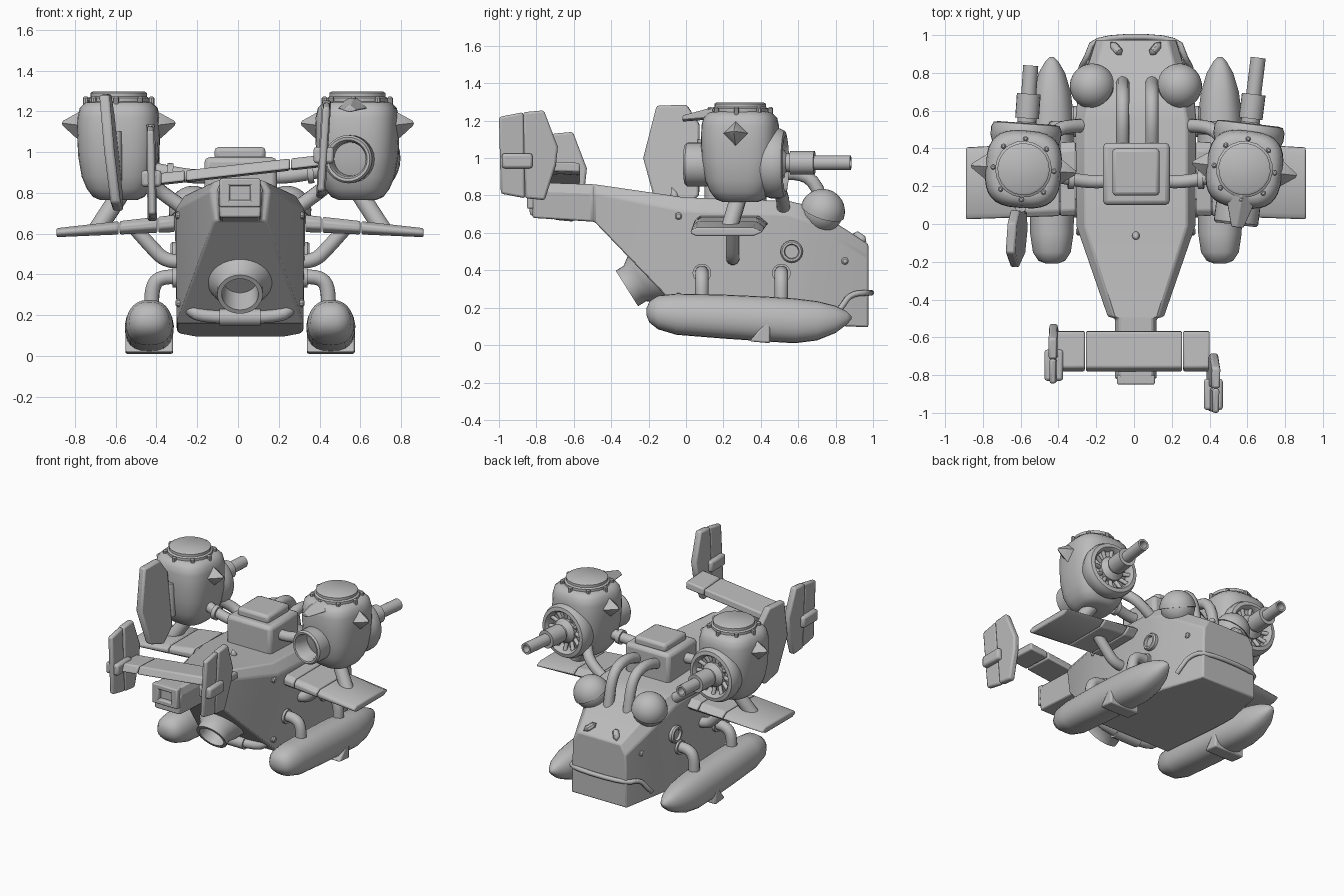
import bpy, bmesh, math
from mathutils import Vector, Matrix

if "Cube" in bpy.data.objects:
    bpy.data.objects.remove(bpy.data.objects["Cube"])

GREY = (0.5, 0.5, 0.5, 1)
grey = bpy.data.materials.new("hull grey")
grey.use_nodes = True
grey.diffuse_color = GREY
grey.node_tree.nodes["Principled BSDF"].inputs["Base Color"].default_value = GREY

place = Matrix()  # transform given to each new part


def finish(name, bm, bevel=0.0, angle=35):
    bmesh.ops.remove_doubles(bm, verts=bm.verts, dist=0.0005)
    bmesh.ops.recalc_face_normals(bm, faces=bm.faces)
    me = bpy.data.meshes.new(name)
    bm.to_mesh(me)
    bm.free()
    me.transform(place)
    me.materials.append(grey)
    me.shade_smooth()
    me.set_sharp_from_angle(angle=math.radians(angle))
    ob = bpy.data.objects.new(name, me)
    bpy.context.collection.objects.link(ob)
    if bevel:
        mod = ob.modifiers.new("soft edges", 'BEVEL')
        mod.width, mod.segments, mod.limit_method = bevel, 2, 'ANGLE'
    return ob


def skin(rings, closed=False):
    bm = bmesh.new()
    vs = [[bm.verts.new(p) for p in ring] for ring in rings]
    n = len(vs[0])
    for a, b in zip(vs, vs[1:] + (vs[:1] if closed else [])):
        for i in range(n):
            bm.faces.new((a[i], a[(i + 1) % n], b[(i + 1) % n], b[i]))
    if not closed:
        bm.faces.new(vs[0])
        bm.faces.new(vs[-1])
    return bm


def lathe(name, profile, loc, axis, segs=28, angle=35):
    """Spin (radius, distance) pairs around an axis."""
    q = Vector(axis).to_track_quat('Z', 'Y')
    rings = []
    for r, t in profile:
        r = max(r, 0.0001)
        rings.append([Vector(loc) + q @ Vector((r * math.cos(a), r * math.sin(a), t))
                      for a in (math.tau * i / segs for i in range(segs))])
    return finish(name, skin(rings), angle=angle)


def tube(name, pts, r, segs=12, steps=6):
    """Round pipe through a smoothed path."""
    p = [Vector(v) for v in pts]
    for _ in range(2 if len(p) > 2 else 0):  # corner cutting
        q = [p[0]]
        for a, b in zip(p, p[1:]):
            q += [a.lerp(b, 0.25), a.lerp(b, 0.75)]
        p = q + [p[-1]]
    rings, side = [], None
    for i, c in enumerate(p):
        d = (p[min(i + 1, len(p) - 1)] - p[max(i - 1, 0)]).normalized()
        side = d.orthogonal().normalized() if side is None else (side - d * side.dot(d)).normalized()
        up = d.cross(side)
        rings.append([c + r * (math.cos(a) * side + math.sin(a) * up)
                      for a in (math.tau * k / segs for k in range(segs))])
    return finish(name, skin(rings), angle=50)


def box(name, lo, hi, bevel=0.015):
    pts = [(lo[0], lo[1]), (hi[0], lo[1]), (hi[0], hi[1]), (lo[0], hi[1])]
    return finish(name, skin([[(x, y, z) for x, y in pts] for z in (lo[2], hi[2])]), bevel)


def fin(name, pts, x_top, x_low, thick, bevel=0.012):
    """Upright plate from a (y, z) outline, leaning from x_low to x_top."""
    zs = [z for _, z in pts]
    lean = lambda z: x_low + (x_top - x_low) * (z - min(zs)) / (max(zs) - min(zs))
    return finish(name, skin([[(lean(z) + s * thick / 2, y, z) for y, z in pts] for s in (-1, 1)]), bevel)


# Hull: y, bottom half width, shoulder half width, top half width, bottom, shoulder, top
stations = [(-.82, .10, .11, .09, .68, .82, .87), (-.50, .10, .11, .09, .66, .81, .86),
            (-.49, .13, .15, .12, .66, .81, .86), (-.01, .31, .315, .27, .16, .72, .79),
            (.55, .31, .32, .27, .12, .70, .77), (.66, .30, .31, .25, .11, .66, .745),
            (.975, .22, .21, .17, .095, .47, .54)]
rings = []
for y, wb, ws, wt, z0, zs, z1 in stations:
    half = [(wb, z0), (ws, zs), (wt, z1)]
    rings.append([(.01 + x, y, z) for x, z in half] + [(.01 - x, y, z) for x, z in reversed(half)])
finish("hull", skin(rings), 0.015, 25)
# Square exhaust frame on the tail end
for s in (-1, 1):
    box("tail_frame_side", (.01 + s * .075 - .025, -.85, .73), (.01 + s * .075 + .025, -.8, .87), .008)
for z in (.73, .835):
    box("tail_frame_bar", (-.07, -.85, z), (.09, -.8, z + .035), .008)

# Machinery box on the back
box("machinery_box", (-.165, .10, .74), (.19, .43, .975), .025)
box("machinery_lid", (-.115, .15, .96), (.135, .40, 1.025), .02)
for x in (-.06, .095):
    tube("intake_pipe", [(x, .40, .88), (x, .56, .93), (x, .70, .88), (x, .75, .64)], .036)
lathe("lifting_eye", [(0, 0), (.02, .01), (.02, .05), (0, .09)], (.01, -.05, .76), (0, -.3, 1), 10)

# Rear thruster
aim = Vector((0, -.84, -.53))
lathe("rear_thruster", [(.12, -.14), (.165, -.08), (.18, 0), (.172, .06), (.14, .13), (.112, .17), (.112, .22),
                        (.09, .22), (.08, .08), (0, .07)], (.01, -.13, .42), aim, 32)
tube("rear_pipe", [(-.25, .03, .25), (-.24, -.05, .235), (-.18, -.07, .19), (.2, -.07, .19),
                   (.26, -.05, .235), (.27, .03, .25)], .032)
lathe("rear_pipe_sleeve", [(.042, 0), (.042, .2)], (-.09, -.07, .19), (1, 0, 0), 14)

# Nose band and vents
tube("nose_band", [(-.285, .80, .17), (-.28, .83, .20), (-.25, .88, .275), (-.21, .99, .28),
                   (.23, .99, .28), (.27, .88, .275), (.30, .83, .20), (.305, .80, .17)], .016, 8)
for s in (-1, 1):
    lathe("nose_vent", [(0, -.05), (.022, -.03), (.022, .02), (0, .05)],
          (.01 + s * .105, .93, .575), (s * .5, .6, -.4), 10)

# Tail plane, leaning up toward its left
tilt = lambda x: .91 + .045 * x / .4
for x0, x1 in ((-.41, -.26), (-.255, .255), (.26, .40)):
    out = [(-.785, -.022), (-.76, .03), (-.57, .02), (-.565, -.03)]
    finish("tail_plane", skin([[(x, y, tilt(x) + z) for y, z in out] for x in (x0, x1)]), .01)

# Tail fins with small pods: x, y offset, z offset
for x, dy, dz, top in ((.42, 0, 0, .015), (-.425, .155, -.115, -.005)):
    rear = [(-.99, .81), (-1.0, 1.22), (-.87, 1.245), (-.86, .785)]
    lead = [(-.86, .785), (-.87, 1.245), (-.76, 1.255), (-.685, 1.06), (-.695, .965), (-.755, .775)]
    for nm, o, th in (("fin_rudder", rear, .035), ("tail_fin", lead, .045)):
        fin(nm, [(y + dy, z + dz) for y, z in o], x + top, x - top, th)
    box("fin_pod", (x - .05, -.985 + dy, .945 + dz), (x + .05, -.82 + dy, 1.025 + dz), .015)

# Paired side parts
for s in (-1, 1):
    X = lambda x: .01 + s * x
    # Pontoon: y, half width, bottom, top
    rings = []
    for y, w, z0, z1 in ((-.21, .03, .155, .20), (-.195, .07, .12, .235), (-.15, .10, .085, .265),
                         (-.05, .115, .055, .275), (.2, .12, .035, .27), (.42, .12, .02, .26), (.58, .115, .01, .25),
                         (.70, .10, .025, .235), (.80, .07, .065, .21), (.86, .035, .11, .18), (.885, .01, .14, .155)):
        ring = []
        for k in range(24):
            c, n = math.cos(math.tau * k / 24), math.sin(math.tau * k / 24)
            ring.append((X(.445 + w * (1 - .15 * max(n, 0)) * math.copysign(abs(c) ** .75, c)), y,
                         (z0 + z1) / 2 + (z1 - z0) / 2 * math.copysign(abs(n) ** .85, n)))
        rings.append(ring)
    finish("pontoon", skin(rings), 0, 60)
    fin("pontoon_step", [(.34, .02), (.43, .13), (.45, .12), (.45, .01)], X(.445), X(.445), .235, .01)
    for y in (.085, .51):
        tube("pontoon_strut", [(X(.28), y, .385), (X(.38), y, .39), (X(.43), y, .35), (X(.435), y, .22)], .037)
        lathe("strut_collar", [(.05, 0), (.05, .02)], (X(.31), y, .385), (s, 0, 0), 16)

    # Wing in three panels
    for x0, x1 in ((.32, .40), (.405, .59), (.595, .90)):
        sect = []
        for x in (x0, x1):
            t = (x - .32) / .58
            zc, h = .65 - .045 * t, .042 - .02 * t
            y0, y1 = .045 - .02 * t, .44 - .03 * t
            sect.append([(X(x), y, zc + z) for y, z in
                         ((y0, -.4 * h), (y0 + .03, -h), (y1 - .05, -h), (y1, 0), (y1 - .05, h), (y0 + .03, h), (y0, .4 * h))])
        finish("wing", skin(sect), .008)
    tube("wing_brace", [(X(.28), .25, .46), (X(.37), .25, .47), (X(.43), .25, .53), (X(.51), .25, .62)], .036)
    tube("engine_strut", [(X(.70), .23, .62), (X(.57), .29, .82)], .045)
    # Arms between hull and engine
    tube("engine_arm_rear", [(X(.12), .23, .88), (X(.25), .22, .88), (X(.45), .26, .92)], .036)
    lathe("arm_flange", [(.05, 0), (.05, .03)], (X(.33), .235, .895), (s, 0, .1), 16)
    tube("engine_arm_front", [(X(.24), .52, .70), (X(.34), .52, .77), (X(.42), .50, .83), (X(.50), .40, .90)], .036)

    # Domed lamp on the shoulder
    up = Vector((s * .35, .3, .9)).normalized()
    arc = [(math.sin(a), -math.cos(a)) for a in (math.pi * i / 16 for i in range(17))]
    lathe("lamp_ball", [(.112 * r, .112 * t) for r, t in arc], (X(.23), .73, .715), up)
    lathe("lamp_hood", [(.12 * r, .12 * t) for r, t in arc[8:]], (X(.23), .73, .715), up)

    # Porthole and rivets
    lathe("porthole", [(.06, -.02), (.06, .015), (.052, .025), (.04, .025), (.036, .008), (0, .008)],
          (X(.316), .565, .50), (s, 0, 0), 24)
    for y, z in ((-.04, .69), (-.04, .26), (.85, .45)):
        w = .30 if y < 0 else .245
        lathe("rivet", [(.02, -.02), (.02, .008), (.012, .016)], (X(w), y, z), (s, 0, 0), 10)

    # Engine pod in its own frame, guns along its +y
    place = Matrix.Translation((s * .585, .29, .98)) @ Matrix.Rotation(math.radians(-7 if s > 0 else -4), 4, 'Z')
    rings = []
    for z, w in ((-.215, .09), (-.20, .125), (-.16, .155), (-.10, .18), (0, .197), (.10, .202),
                 (.19, .20), (.235, .19), (.262, .165), (.268, .14)):
        ring = []
        for k in range(32):
            c, n = math.cos(math.tau * k / 32), math.sin(math.tau * k / 32)
            ring.append((w * math.copysign(abs(c) ** .68, c), 1.02 * w * math.copysign(abs(n) ** .68, n), z))
        rings.append(ring)
    finish("engine_body", skin(rings), 0, 50)
    lathe("engine_cap", [(.15, .25), (.15, .285), (.138, .292), (.138, .31), (.125, .318)], (0, 0, 0), (0, 0, 1), 20)
    for k in range(8):
        a = math.tau * k / 8
        lathe("cap_bolt", [(.014, .25), (.014, .285), (.007, .292)],
              (.162 * math.cos(a), .162 * math.sin(a), 0), (0, 0, 1), 8)
    lathe("gun_ring", [(.17, .12), (.187, .17), (.187, .215), (.175, .24), (.15, .245), (.135, .225), (.13, .17), (0, .17)],
          (0, 0, -.01), (0, 1, 0), 32)
    for k in range(12):
        a = math.tau * k / 12
        d = Vector((math.cos(a), 0, math.sin(a)))
        tube("ring_rib", [d * .06 + Vector((0, .19, -.01)), d * .145 + Vector((0, .215, -.01))], .014, 8)
    tip = .595 if s > 0 else .55
    lathe("gun", [(.085, .15), (.085, .22), (.05, .25), (.05, .27), (.063, .27), (.063, .40), (.04, .40),
                  (.04, tip), (.026, tip), (.026, tip - .06), (0, tip - .06)], (0, 0, -.005), (0, 1, 0), 20)
    for e in (-1, 1):
        lathe("side_spike", [(.075, 0), (.062, .03), (.012, .10), (0, .105)], (e * .175, 0, .15), (e, 0, .12), 4)
    if s > 0:
        lathe("engine_intake", [(.10, .12), (.118, .19), (.118, .285), (.108, .297), (.095, .295), (.085, .27), (.08, .16), (0, .15)],
              (-.01, 0, -.015), (0, -1, 0), 28)
        peak = [[(x, -.05, z) for x, z in ((-.11, .27), (0, .315), (.11, .27), (0, .25))],
                [(x, -.18, z) for x, z in ((-.075, .235), (0, .285), (.075, .235), (0, .225))],
                [(x, -.31, z) for x, z in ((-.035, .225), (0, .25), (.035, .225), (0, .215))]]
        finish("cap_peak", skin(peak), .006)
    else:
        lathe("rudder_hinge", [(.03, -.12), (.03, .12)], (0, -.20, 0), (0, 0, 1), 12)
        fin("engine_rudder", [(-.52, .02), (-.45, .30), (-.29, .305), (-.22, .20), (-.22, -.18), (-.32, -.27), (-.45, -.23)],
            -.04, .02, .05)
    place = Matrix()
